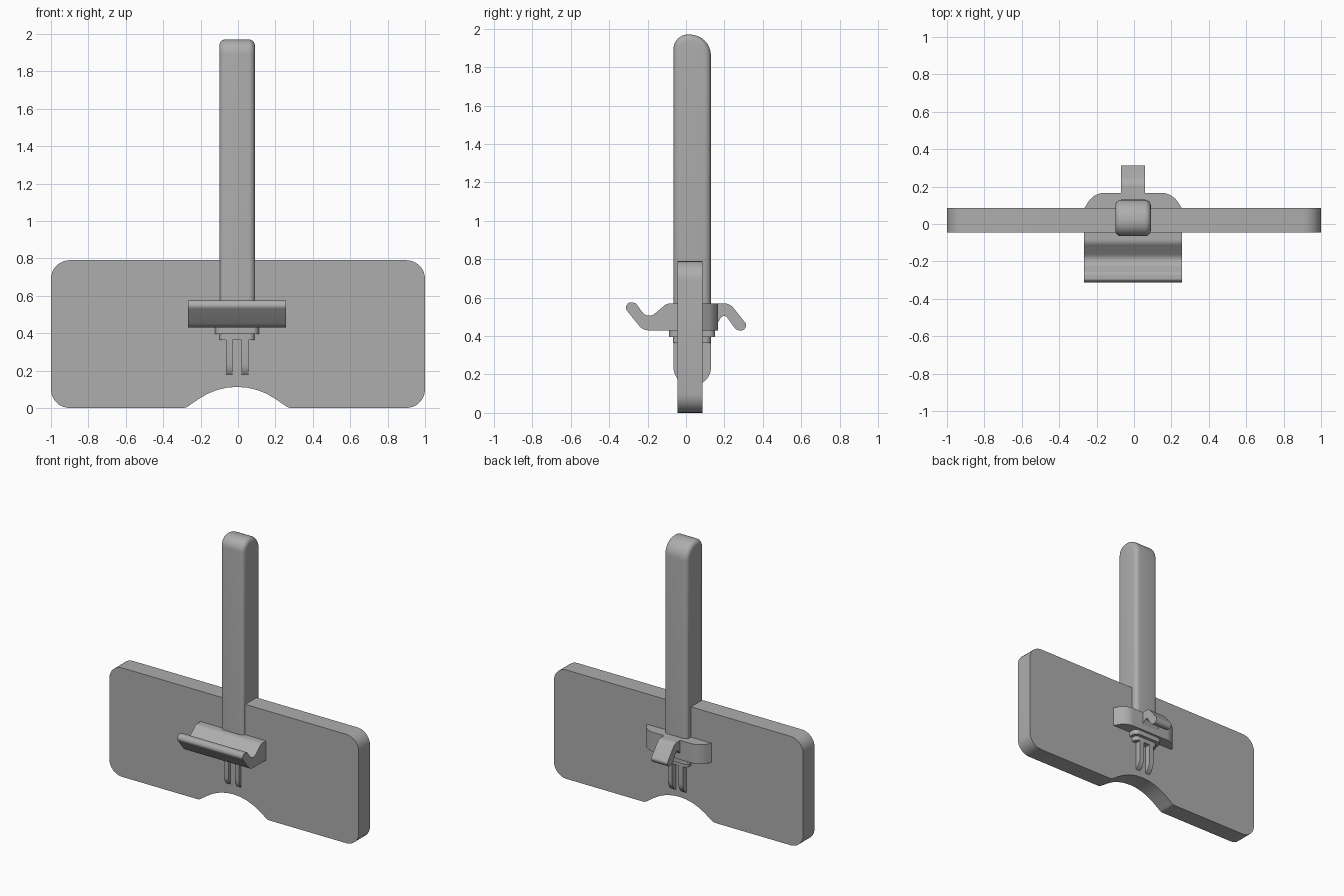
import bpy
import bmesh
import math
from mathutils import Vector

cube = bpy.data.objects.get("Cube")
if cube:
    bpy.data.objects.remove(cube, do_unlink=True)

GREY = (0.42, 0.42, 0.42, 1)
grey = bpy.data.materials.new("plain_grey")
grey.use_nodes = True
grey.diffuse_color = GREY
grey.node_tree.nodes["Principled BSDF"].inputs["Base Color"].default_value = GREY


def rounded(corners, steps=8):
    """Outline through (u, v) or (u, v, radius) corners, with round fillets."""
    points = []
    for i, corner in enumerate(corners):
        p = Vector(corner[:2])
        if len(corner) == 2:
            points.append(p)
            continue
        r = corner[2]
        a = (Vector(corners[i - 1][:2]) - p).normalized()
        b = (Vector(corners[(i + 1) % len(corners)][:2]) - p).normalized()
        half = a.angle(b) / 2
        centre = p + (a + b).normalized() * r / math.sin(half)
        start = p + a * r / math.tan(half) - centre
        end = p + b * r / math.tan(half) - centre
        turn = math.pi - 2 * half
        for k in range(steps + 1):
            t = k / steps
            points.append(centre + (start * math.sin((1 - t) * turn)
                                    + end * math.sin(t * turn)) / math.sin(turn))
    return points


def extrude(name, corners, axis, low, high, edge_round=0):
    """Solid from an outline, extruded along an axis, with optional soft rims."""
    place = {"x": lambda u, v, w: (w, u, v),
             "y": lambda u, v, w: (u, w, v),
             "z": lambda u, v, w: (u, v, w)}[axis]
    outline = rounded(corners)
    bm = bmesh.new()
    near = [bm.verts.new(place(p.x, p.y, low)) for p in outline]
    far = [bm.verts.new(place(p.x, p.y, high)) for p in outline]
    caps = [bm.faces.new(near), bm.faces.new(far)]
    for i in range(len(near)):
        bm.faces.new((near[i - 1], near[i], far[i], far[i - 1]))
    bmesh.ops.recalc_face_normals(bm, faces=bm.faces)
    if edge_round:
        rims = [e for cap in caps for e in cap.edges]
        bmesh.ops.bevel(bm, geom=rims, offset=edge_round, segments=5,
                        profile=0.5, affect='EDGES')
    mesh = bpy.data.meshes.new(name)
    bm.to_mesh(mesh)
    bm.free()
    mesh.materials.append(grey)
    obj = bpy.data.objects.new(name, mesh)
    bpy.context.collection.objects.link(obj)
    bpy.ops.object.select_all(action='DESELECT')
    obj.select_set(True)
    bpy.context.view_layer.objects.active = obj
    bpy.ops.object.shade_smooth_by_angle()
    return obj


def box(u0, u1, v0, v1, *radius):
    return [(u0, v0, *radius), (u1, v0, *radius), (u1, v1, *radius), (u0, v1, *radius)]


# Wide board with rounded corners and an arched notch below
extrude("board", [(-1, 0, 0.1), (-0.28, 0, 0.05), (-0.005, 0.19, 0.36), (0.27, 0, 0.05),
                  (1, 0, 0.1), (1, 0.79, 0.1), (-1, 0.79, 0.1)], "y", -0.045, 0.085)

# Upright post, rounder at the back of its top
extrude("post", [(-0.065, 0.42), (0.13, 0.42), (0.13, 1.97, 0.11), (-0.065, 1.97, 0.075)],
        "x", -0.1, 0.09, 0.032)

# Front ledge with a trough and lip
extrude("front_ledge", [(0, 0.43), (-0.225, 0.43, 0.06), (-0.318, 0.545, 0.025),
                        (-0.3, 0.575, 0.015), (-0.262, 0.573, 0.025), (-0.2, 0.485, 0.045),
                        (-0.1, 0.57, 0.05), (0, 0.57)], "x", -0.268, 0.256)

# Curved pad and hook behind the board
extrude("back_pad", [(-0.265, 0.02), (-0.265, 0.085), (-0.215, 0.167, 0.11),
                     (0.205, 0.167, 0.11), (0.255, 0.085), (0.255, 0.02)], "z", 0.43, 0.57)
extrude("back_hook", [(0.1, 0.47), (0.165, 0.47), (0.198, 0.52, 0.02), (0.262, 0.43, 0.03),
                      (0.3, 0.43, 0.015), (0.318, 0.458, 0.02), (0.228, 0.57, 0.06),
                      (0.1, 0.57)], "x", -0.07, 0.06)

# Stepped collar under the post
extrude("upper_collar", box(-0.122, 0.112, -0.088, 0.152, 0.035), "z", 0.395, 0.44)
extrude("lower_collar", box(-0.1, 0.09, -0.068, 0.13, 0.03), "z", 0.363, 0.4)

# Pair of prongs with rounded ends
for side, x in (("right", -0.065), ("left", 0.02)):
    extrude(side + "_prong", [(-0.065, 0.38), (-0.065, 0.145, 0.09), (0.13, 0.145, 0.09),
                              (0.13, 0.38)], "x", x, x + 0.035)
